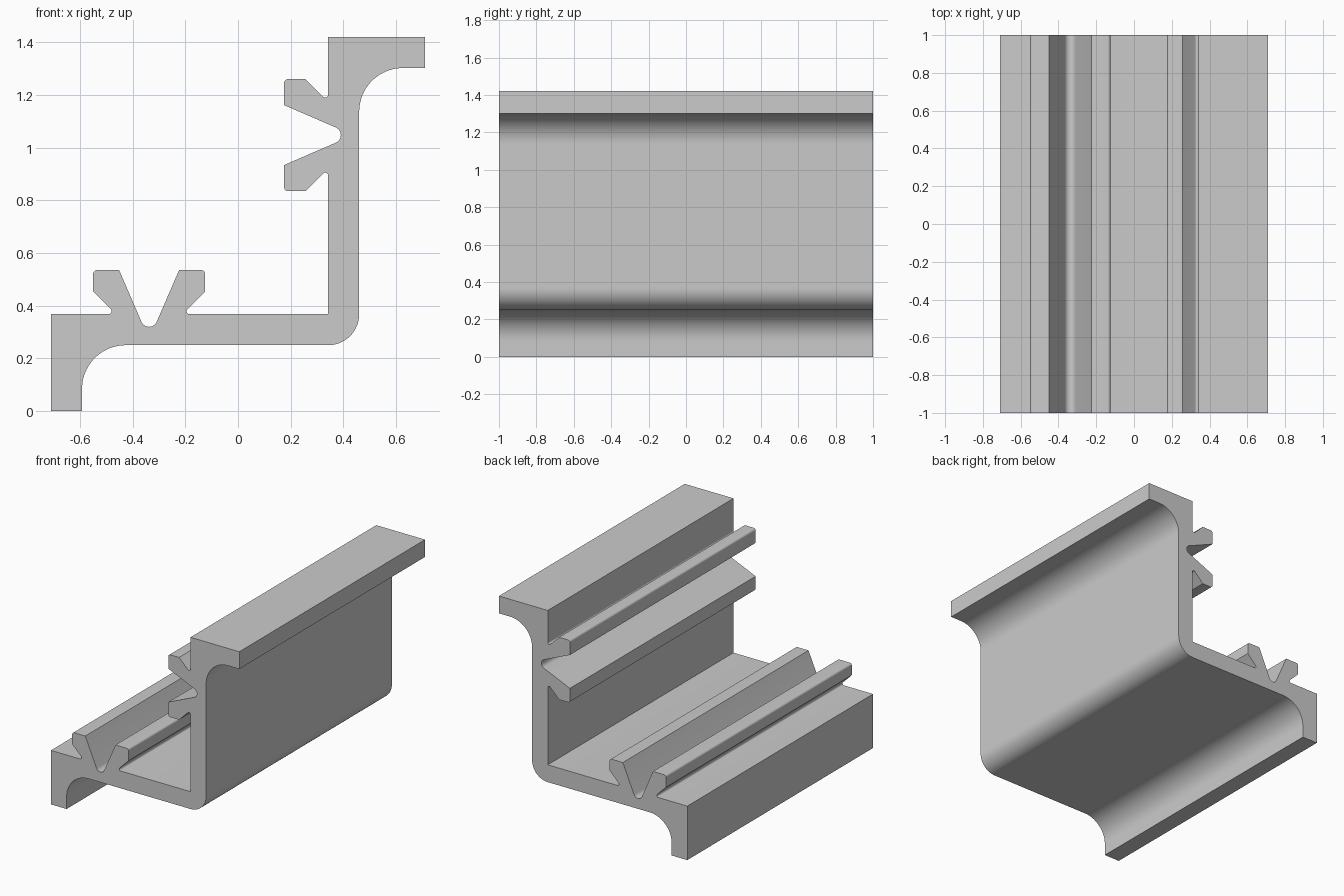
import bpy, bmesh, math
from mathutils import Vector

if "Cube" in bpy.data.objects:
    bpy.data.objects.remove(bpy.data.objects["Cube"])

TOP, BOTTOM = 0.368, 0.25      # upper and lower face of the horizontal web
EDGE, INNER = -0.71, -0.592    # outer and inner face of the lower flange
CENTRE = -0.3375               # middle of the V-shaped clip


def rounded(points):
    """Turn (x, z, radius) corners into an outline with arc fillets."""
    out = []
    n = len(points)
    for i, (x, z, r) in enumerate(points):
        p = Vector((x, z))
        if r == 0:
            out.append(p)
            continue
        a = (Vector(points[i - 1][:2]) - p).normalized()
        b = (Vector(points[(i + 1) % n][:2]) - p).normalized()
        half = a.angle(b) / 2
        centre = p + (a + b).normalized() * (r / math.sin(half))
        start = p + a * (r / math.tan(half)) - centre
        end = p + b * (r / math.tan(half)) - centre
        sweep = start.angle(end)
        steps = max(5, round(sweep / math.radians(90) * (20 if r > 0.05 else 8)))
        for k in range(steps + 1):
            t = k / steps
            d = (start * math.sin((1 - t) * sweep) + end * math.sin(t * sweep)) / math.sin(sweep)
            out.append(centre + d)
    return out


def mirror(points):
    """Reflect corners across the diagonal of the section."""
    return [(0.71 - z, 0.71 - x, r) for x, z, r in reversed(points)]


# one prong of the clip, from the web outwards to its inner tip
prong = [(0.127, TOP, 0.011), (0.2125, 0.4535, 0), (0.2125, 0.535, 0.015), (0.1137, 0.535, 0)]
clip = [(CENTRE + x, z, r) for x, z, r in prong]
clip += [(CENTRE, 0.2718, 0.0315)]
clip += [(CENTRE - x, z, r) for x, z, r in reversed(prong)]

# lower half of the section: clip, then flange with its large fillet
half = clip + [(EDGE, TOP, 0), (EDGE, 0, 0), (INNER, 0, 0), (INNER, BOTTOM, 0.166)]
section = [(0.342, TOP, 0)] + half + [(0.46, BOTTOM, 0.118)] + mirror(half)

# extruded rail
bm = bmesh.new()
face = bm.faces.new([bm.verts.new((p.x, -1, p.y)) for p in rounded(section)])
ext = bmesh.ops.extrude_face_region(bm, geom=[face], use_keep_orig=True)
bmesh.ops.translate(bm, vec=(0, 2, 0),
                    verts=[v for v in ext["geom"] if isinstance(v, bmesh.types.BMVert)])
bmesh.ops.recalc_face_normals(bm, faces=bm.faces)
mesh = bpy.data.meshes.new("extruded_rail")
bm.to_mesh(mesh)
bm.free()
rail = bpy.data.objects.new("extruded_rail", mesh)
bpy.context.collection.objects.link(rail)

grey = bpy.data.materials.new("light grey")
grey.diffuse_color = (0.6, 0.6, 0.6, 1)
grey.use_nodes = True
grey.node_tree.nodes["Principled BSDF"].inputs["Base Color"].default_value = grey.diffuse_color
mesh.materials.append(grey)

bpy.context.view_layer.objects.active = rail
rail.select_set(True)
bpy.ops.object.shade_smooth_by_angle(angle=math.radians(25))
